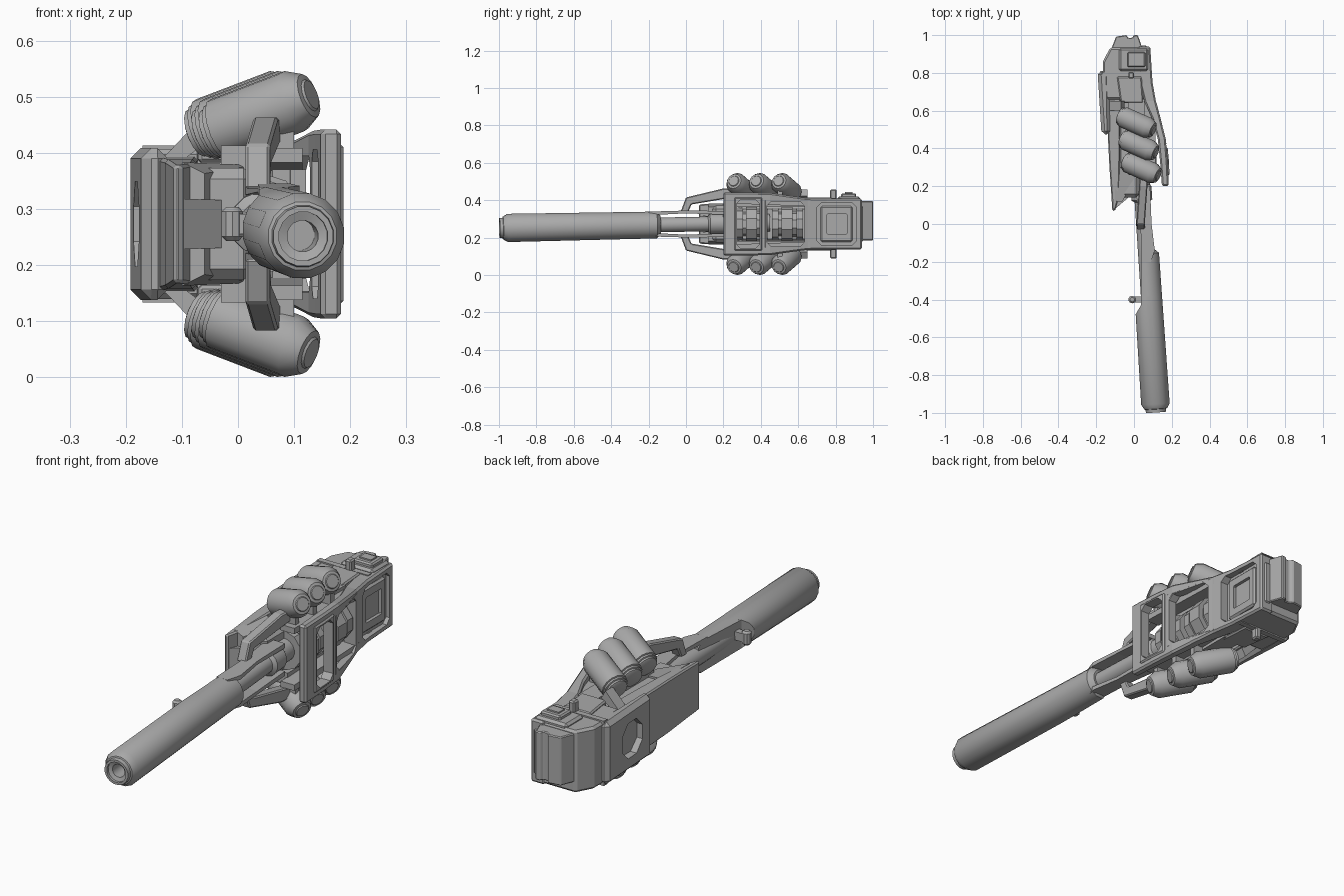
import bpy, bmesh, math
from mathutils import Vector

if "Cube" in bpy.data.objects:
    bpy.data.objects.remove(bpy.data.objects["Cube"])

ZC = 0.273  # symmetry height: all z values below are relative to it
GREY = bpy.data.materials.new("dark_grey")
GREY.diffuse_color = (.4, .4, .4, 1)
GREY.use_nodes = True
GREY.node_tree.nodes["Principled BSDF"].inputs["Base Color"].default_value = GREY.diffuse_color


def finish(name, bm, bevel=0.0, mirror=False, smooth=False):
    bmesh.ops.recalc_face_normals(bm, faces=bm.faces)
    me = bpy.data.meshes.new(name)
    bm.to_mesh(me)
    bm.free()
    me.materials.append(GREY)
    ob = bpy.data.objects.new(name, me)
    ob.location.z = ZC
    bpy.context.collection.objects.link(ob)
    if bevel:
        m = ob.modifiers.new("bevel", 'BEVEL')
        m.width, m.segments, m.limit_method = bevel, 1, 'ANGLE'
    if mirror:
        m = ob.modifiers.new("mirror", 'MIRROR')
        m.use_axis = (False, False, True)
    if smooth:
        bpy.ops.object.select_all(action='DESELECT')
        ob.select_set(True)
        bpy.context.view_layer.objects.active = ob
        bpy.ops.object.shade_smooth_by_angle(angle=math.radians(32))
    return ob


def loft(name, rings, **kw):
    """Skin a list of closed rings with equal point counts and cap the ends."""
    bm = bmesh.new()
    vs = [[bm.verts.new(p) for p in r] for r in rings]
    n = len(vs[0])
    for a, b in zip(vs, vs[1:]):
        for i in range(n):
            bm.faces.new((a[i], a[(i + 1) % n], b[(i + 1) % n], b[i]))
    bm.faces.new(vs[0])
    bm.faces.new(vs[-1])
    return finish(name, bm, **kw)


def prism(name, pts, z0, z1, **kw):
    return loft(name, [[(x, y, z) for x, y in pts] for z in (z0, z1)], **kw)


def box(name, x, y, z, **kw):
    return prism(name, [(x[0], y[0]), (x[1], y[0]), (x[1], y[1]), (x[0], y[1])], *z, **kw)


def bands(name, rows, **kw):
    """Loft along y from rows of (y, x inner, x outer, half height)."""
    return loft(name, [[(a, y, -h), (b, y, -h), (b, y, h), (a, y, h)] for y, a, b, h in rows], **kw)


def lathe(name, origin, axis, prof, n=16, cut=None, **kw):
    """Spin (distance, radius) pairs round an axis; cut = (point, normal) slices it."""
    bm = bmesh.new()
    q = Vector(axis).to_track_quat('Z', 'Y')
    rings = []
    for t, r in prof:
        rings.append([bm.verts.new(Vector(origin) + q @ Vector(
            (r * math.cos(math.tau * (i + .5) / n), r * math.sin(math.tau * (i + .5) / n), t)))
            for i in range(n)])
    for a, b in zip(rings, rings[1:]):
        for i in range(n):
            bm.faces.new((a[i], a[(i + 1) % n], b[(i + 1) % n], b[i]))
    bm.faces.new(rings[0])
    bm.faces.new(rings[-1])
    if cut:
        res = bmesh.ops.bisect_plane(bm, geom=bm.verts[:] + bm.edges[:] + bm.faces[:],
                                     plane_co=cut[0], plane_no=cut[1], clear_outer=True)
        edges = [e for e in res['geom_cut'] if isinstance(e, bmesh.types.BMEdge)]
        bmesh.ops.holes_fill(bm, edges=edges)
    return finish(name, bm, smooth=True, **kw)


def carve(ob, cutters):
    """Subtract the cutters, bake the result and delete them."""
    for c in cutters:
        m = ob.modifiers.new("cut", 'BOOLEAN')
        m.object, m.operation, m.solver = c, 'DIFFERENCE', 'EXACT'
    dg = bpy.context.evaluated_depsgraph_get()
    dg.update()
    me = bpy.data.meshes.new_from_object(ob.evaluated_get(dg))
    ob.modifiers.clear()
    ob.data = me
    for c in cutters:
        bpy.data.objects.remove(c)


def window(y0, y1, h, x0, x1, c=.022):
    """Chamfered rectangular cutter running along x."""
    yz = [(y0 + c, -h), (y1 - c, -h), (y1, -h + c), (y1, h - c),
          (y1 - c, h), (y0 + c, h), (y0, h - c), (y0, -h + c)]
    return loft("window_cutter", [[(x, y, z) for y, z in yz] for x in (x0, x1)])


# Barrel: full sleeve, half sleeve open on the left, inner tube, rails
muzzle = (.1165, -1.0, -.022)
aim = (-.066, 1, .02)
lathe("barrel_sleeve", muzzle, aim,
      [(.12, .001), (.12, .028), (.02, .028), (.014, .044), (.003, .044), (.003, .054),
       (.02, .056), (.022, .062), (.048, .077), (.62, .074), (.62, .001)], 16,
      cut=((.037, -.43, 0), (-.85, .5, 0)))
lathe("half_sleeve", muzzle, aim, [(.5, .001), (.5, .0745), (.845, .073), (.865, .05), (.865, .001)],
      16, cut=((.037, -.43, 0), (-1, 0, 0)))
lathe("inner_barrel", muzzle, aim, [(.4, .04), (1.12, .04), (1.13, .056), (1.2, .056),
                                    (1.21, .048), (1.45, .048)], 16)
loft("barrel_rail", [[(x0, y, z0), (x1, y, z0), (x1, y, z1), (x0, y, z1)] for y, x0, x1, z0, z1 in
                     [(-.2, .037, .09, .05, .066), (-.14, .037, .11, .05, .068),
                      (0, .035, .093, .057, .072), (.2, .005, .085, .05, .07)]], mirror=True)
lathe("side_knob", (-.01, -.4, -.03), (0, 0, 1), [(0, .012), (.008, .02), (.052, .02), (.06, .012)], 10)
box("knob_stem", (-.01, .06), (-.415, -.385), (-.018, .018))

# Struts from the barrel to the canister racks
strut = [(-.03, .062), (0, .142), (.2, .19), (.27, .19), (.27, .145), (.03, .105), (.01, .062)]
loft("rack_strut", [[(x + .07 * max(y, 0), y, z) for y, z in strut] for x in (.013, .057)],
     bevel=.005, mirror=True)
box("canister_rail", (-.03, .055), (.26, .66), (.09, .14), mirror=True)

# Canisters with stepped caps, three above and three below
for i in range(3):
    start = Vector((-.077 + .013 * i, .575 - .12 * i, .161))
    lathe(f"canister_{i + 1}", start, (.17, -.075, .065),
          [(0, .036), (.004, .045), (.012, .045), (.014, .051), (.022, .051), (.024, .057),
           (.175, .057), (.205, .041), (.207, .03), (.211, .027)], 14, mirror=True)
    y = .535 - .12 * i
    box("canister_clamp", (.04, .1), (y - .045, y - .02), (.12, .18), mirror=True)
loft("rack_arm", [[(-.15, y, .10), (-.13, y, .09), (-.05, y, .15), (-.07, y, .185)]
                  for y in (.60, .65)], mirror=True)

# Core block and stepped drums seen through the windows
box("core_block", (-.09, .03), (.14, .68), (-.1, .1), bevel=.02)
for y in (.27, .46):
    lathe("core_drum", (.03, y, 0), (0, 1, 0),
          [(0, .05), (0, .085), (.035, .085), (.035, .065), (.05, .065), (.05, .095),
           (.11, .095), (.11, .07), (.13, .07), (.13, .085), (.165, .085), (.165, .05)], 10)
loft("drum_brace", [[(x, y, z) for y, z in [(.22, .11), (.22, .135), (.66, .125), (.66, .095)]]
                    for x in (.05, .115)], mirror=True)

# Right side frame: curved plate with two open windows and one recess
frame = bands("side_frame", [(.2, .148, .184, .168), (.33, .138, .178, .168), (.45, .126, .168, .166),
                             (.56, .095, .14, .150), (.65, .055, .116, .138),
                             (.75, .03, .098, .136), (.94, .02, .086, .136)], bevel=.008)
carve(frame, [window(.27, .395, .133, .05, .3), window(.43, .635, .122, .0, .3),
              window(.7, .91, .112, .07, .3)])
# Raised rims round the open windows
for y0, y1, h, xa, xb in [(.258, .407, .143, .17, .16), (.418, .647, .131, .155, .1)]:
    rim = bands("window_rim", [(y0, xa - .01, xa + .018, h), ((y0 + y1) / 2, (xa + xb) / 2 - .01,
                (xa + xb) / 2 + .02, h), (y1, xb - .01, xb + .018, h)], bevel=.006)
    carve(rim, [window(y0 + .014, y1 - .014, h - .012, 0, .3)])
# Pad in the recess with a square socket
pad = box("recess_pad", (.05, .084), (.72, .89), (-.095, .095), bevel=.008)
carve(pad, [window(.755, .86, .055, .06, .2, .004)])
box("pad_button", (.05, .07), (.775, .84), (-.03, .03), bevel=.004)

# Left hull with keel and sloped nose
bands("left_hull", [(.07, -.115, -.1, .105), (.14, -.119, -.08, .108), (.3, -.13, -.075, .115),
                    (.8, -.155, -.07, .122)], bevel=.006)
bands("hull_keel", [(.08, -.108, -.1, .045), (.165, -.1, .0, .042), (.3, -.1, .0, .045)])
loft("nose_slope", [[(-.1, y, .04), (-.1, y, .11), (a, y, h), (a, y, .03)]
                    for y, a, h in ((.12, -.06, .09), (.3, .03, .105))], mirror=True)

# Left armour plate with octagonal port
armour = bands("armour_plate", [(.475, -.172, -.125, .135), (.81, -.193, -.13, .135)], bevel=.018)
port = [(.625 + .082 * math.cos(math.tau * k / 8 + .39), .082 * math.sin(math.tau * k / 8 + .39))
        for k in range(8)]
carve(armour, [loft("port_cutter", [[(x, y, z) for y, z in port] for x in (-.3, -.15)])])

# Rear head and stepped tail block
prism("rear_head", [(-.15, .66), (-.165, .8), (-.165, .86), (-.125, .935), (.06, .935), (.06, .66)],
      -.134, .134, bevel=.01)
prism("tail_block", [(-.15, .85), (-.095, .992), (-.04, 1), (-.03, .985), (-.01, .985),
                     (0, 1), (.02, 1), (.045, .93), (.04, .85)], -.088, .122, bevel=.004)
box("tail_side_pad", (.035, .07), (.9, .945), (-.1, .1), bevel=.008)

# Top hatch and cross bars
box("hatch_base", (-.08, .075), (.81, .93), (.12, .148), bevel=.01)
box("hatch_lid", (-.035, .06), (.83, .91), (.14, .164), bevel=.006)
box("hatch_grip", (-.015, .04), (.85, .89), (.155, .17))
box("cross_bar", (-.17, .075), (.78, .804), (.11, .14), mirror=True)
box("bar_knob", (-.03, .0), (.77, .805), (.13, .185), bevel=.006, mirror=True)
prism("head_shoulder", [(-.07, .64), (.05, .64), (.04, .78), (-.09, .78)], .11, .143,
      bevel=.006, mirror=True)
